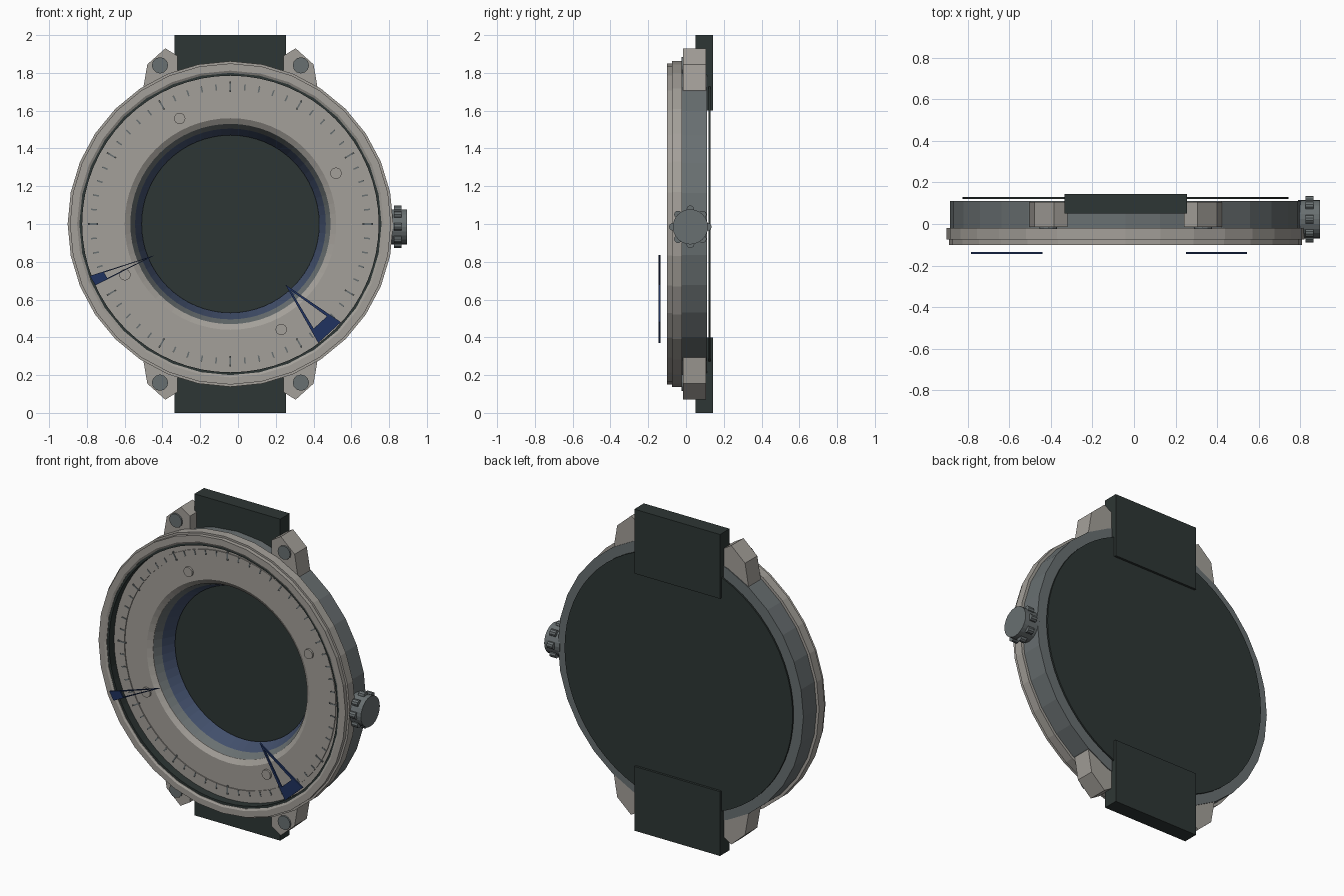
import bpy, bmesh
from math import sin, cos, pi, tau, radians
from mathutils import Vector

cube = bpy.data.objects.get("Cube")
if cube:
    bpy.data.objects.remove(cube)

CX, CZ = -0.04, 1.0  # axis of the round case


def material(name, rgb):
    m = bpy.data.materials.new(name)
    m.use_nodes = True
    m.diffuse_color = (*rgb, 1)
    bsdf = m.node_tree.nodes["Principled BSDF"]
    bsdf.inputs["Base Color"].default_value = (*rgb, 1)
    bsdf.inputs["Roughness"].default_value = 0.6
    return m


WARM = material("warm grey metal", (0.37, 0.35, 0.32))
STEEL = material("dark steel", (0.14, 0.16, 0.165))
DARK = material("dark green black", (0.027, 0.037, 0.035))
NAVY = material("navy blue", (0.014, 0.032, 0.115))
SLATE = material("slate blue", (0.055, 0.08, 0.15))


def finish(name, bm, mat):
    bmesh.ops.recalc_face_normals(bm, faces=bm.faces)
    me = bpy.data.meshes.new(name)
    bm.to_mesh(me)
    bm.free()
    me.materials.append(mat)
    ob = bpy.data.objects.new(name, me)
    bpy.context.collection.objects.link(ob)
    return ob


def lathe(name, profile, mat, sides):
    """Closed (radius, y) profile turned about the case axis."""
    bm = bmesh.new()
    rings = []
    for i in range(sides):
        a = tau * i / sides
        rings.append([bm.verts.new((CX + r * cos(a), y, CZ + r * sin(a))) for r, y in profile])
    n = len(profile)
    for i in range(sides):
        p, q = rings[i], rings[(i + 1) % sides]
        for j in range(n):
            k = (j + 1) % n
            bm.faces.new((p[j], p[k], q[k], q[j]))
    return finish(name, bm, mat)


def add_prism(bm, pts, y0, y1):
    """Outline in x, z extruded from y0 to y1."""
    front = [bm.verts.new((x, y0, z)) for x, z in pts]
    back = [bm.verts.new((x, y1, z)) for x, z in pts]
    bm.faces.new(front)
    bm.faces.new(back[::-1])
    for i in range(len(pts)):
        j = (i + 1) % len(pts)
        bm.faces.new((front[i], front[j], back[j], back[i]))


def prism(name, pts, y0, y1, mat):
    bm = bmesh.new()
    add_prism(bm, pts, y0, y1)
    return finish(name, bm, mat)


def circle(x, z, r, n):
    return [(x + r * cos(tau * i / n), z + r * sin(tau * i / n)) for i in range(n)]


# Case body and bezel
lathe("case", [(0.845, -0.02), (0.845, 0.11), (0.48, 0.11), (0.48, 0.1),
               (0.81, 0.1), (0.81, -0.02)], STEEL, 32)
lathe("bezel", [(0.85, -0.1), (0.85, -0.075), (0.862, -0.075), (0.862, -0.02),
                (0.8, -0.02), (0.8, -0.093), (0.812, -0.1)], WARM, 32)
lathe("gasket", [(0.785, -0.09), (0.803, -0.09), (0.803, -0.03), (0.785, -0.03)], DARK, 64)
prism("back_plate", circle(CX, CZ, 0.785, 64), 0.12, 0.13, DARK)

# Dial with its stepped central well
lathe("dial", [(0.79, -0.04), (0.56, -0.04), (0.53, -0.02), (0.53, -0.01), (0.79, -0.01)], WARM, 64)
lathe("well_step", [(0.532, -0.02), (0.505, 0.03), (0.515, 0.035), (0.54, -0.015)], STEEL, 64)
lathe("well_wall", [(0.505, 0.03), (0.47, 0.11), (0.478, 0.11), (0.515, 0.03)], SLATE, 64)
lathe("minute_track", [(0.745, -0.046), (0.71, -0.046), (0.71, -0.035), (0.745, -0.035)], WARM, 64)

# Minute ticks, longer on the hours
bm = bmesh.new()
for i in range(60):
    a = tau * i / 60
    r0, r1 = (0.7, 0.755) if i % 5 == 0 else (0.712, 0.743)
    u, v = Vector((cos(a), sin(a))), Vector((-sin(a), cos(a))) * 0.004
    c = Vector((CX, CZ))
    add_prism(bm, [c + u * r0 - v, c + u * r1 - v, c + u * r1 + v, c + u * r0 + v], -0.048, -0.039)
finish("minute_ticks", bm, STEEL)

# Four dial pegs
for i in range(4):
    a = radians(25.7) + i * pi / 2
    prism(f"dial_peg_{i + 1}", circle(CX + 0.62 * cos(a), CZ + 0.62 * sin(a), 0.03, 16),
          -0.052, -0.035, WARM)

# Lugs, lug screws and strap ends
LUG = [(0.465, 0.70), (0.44, 0.845), (0.345, 0.93), (0.28, 0.89), (0.28, 0.70)]
for sz, end in ((1, "upper"), (-1, "lower")):
    for sx, side in ((1, "left"), (-1, "right")):
        prism(f"{end}_{side}_lug", [(CX + sx * x, CZ + sz * z) for x, z in LUG], -0.015, 0.105, WARM)
        prism(f"{end}_{side}_lug_screw", circle(CX + sx * 0.373, CZ + sz * 0.84, 0.043, 12),
              -0.025, 0.0, STEEL)
    prism(f"{end}_strap", [(CX + x, CZ + sz * z) for x, z in
                           ((-0.295, 0.6), (0.295, 0.6), (0.295, 1), (-0.295, 1))], 0.05, 0.144, DARK)


# Winding crown with grip knobs, along the x axis
def x_cylinder(bm, x0, x1, y, z, r, n):
    ends = [[bm.verts.new((x, y + r * cos(tau * i / n), z + r * sin(tau * i / n)))
             for i in range(n)] for x in (x0, x1)]
    bm.faces.new(ends[0])
    bm.faces.new(ends[1][::-1])
    for i in range(n):
        j = (i + 1) % n
        bm.faces.new((ends[0][i], ends[0][j], ends[1][j], ends[1][i]))


CY, CROWN_Z = 0.023, 0.985
bm = bmesh.new()
x_cylinder(bm, 0.79, 0.895, CY, CROWN_Z, 0.093, 24)
finish("crown", bm, STEEL)
bm = bmesh.new()
for i in range(8):
    a = tau * i / 8
    x_cylinder(bm, 0.825, 0.865, CY + 0.092 * cos(a), CROWN_Z + 0.092 * sin(a), 0.021, 10)
finish("crown_knobs", bm, STEEL)


# Floating hands: open tapered frame with a filled broad end
def hand(name, tip, a, b):
    tip, a, b = Vector(tip), Vector(a), Vector(b)
    pa, pb = a.lerp(tip, 0.21), b.lerp(tip, 0.21)
    inner = tip.lerp((pa + pb) / 2, 0.15)
    bm = bmesh.new()
    add_prism(bm, [a, b, pb, pa], -0.145, -0.135)
    add_prism(bm, [tip, pa, pa.lerp(pb, 0.13), inner], -0.145, -0.135)
    add_prism(bm, [tip, pb, pb.lerp(pa, 0.13), inner], -0.145, -0.135)
    finish(name, bm, NAVY)


hand("broad_hand", (0.25, 0.68), (0.545, 0.48), (0.425, 0.37))
hand("narrow_hand", (-0.44, 0.835), (-0.785, 0.725), (-0.755, 0.675))
